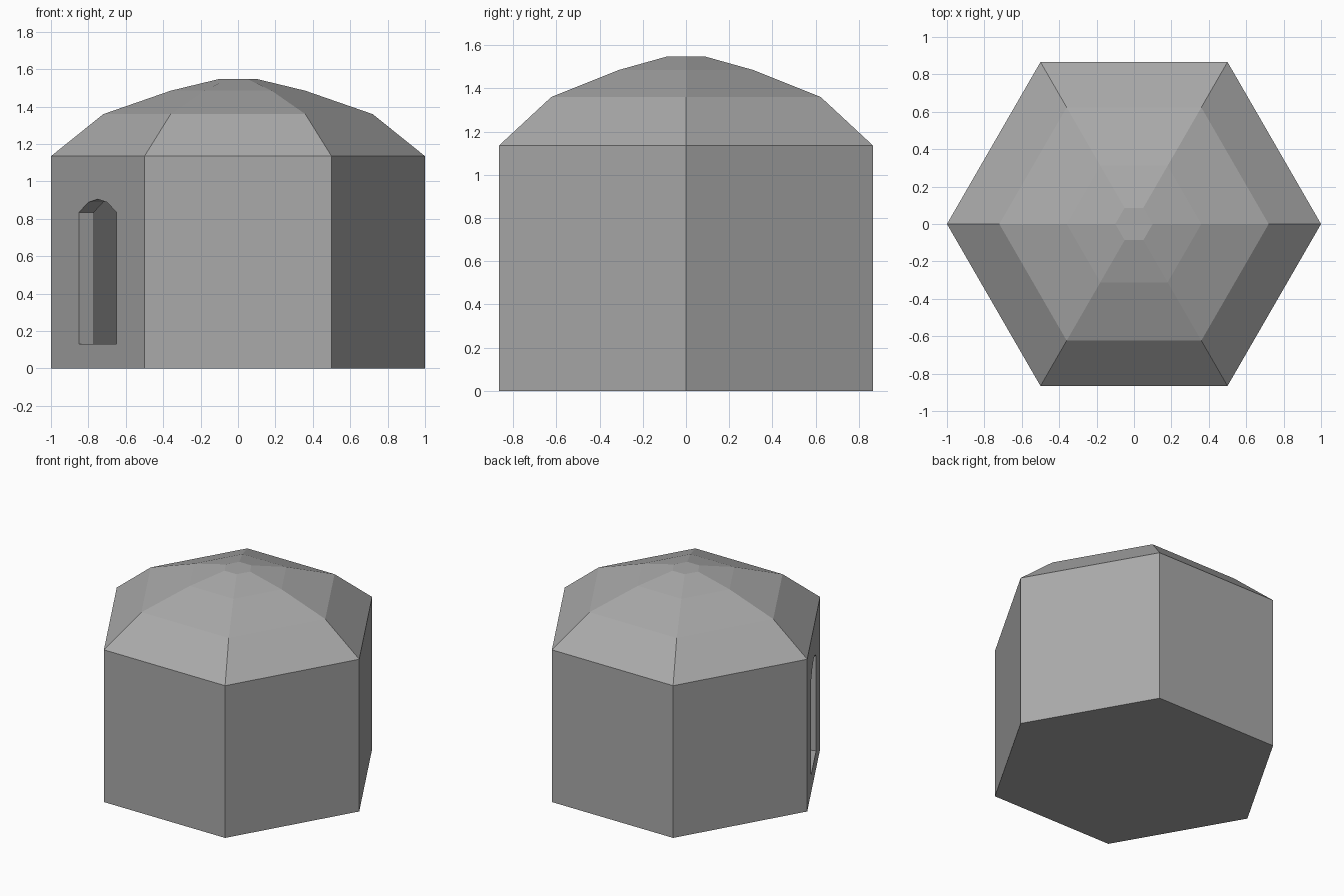
import bpy, bmesh, math
from mathutils import Vector

cube = bpy.data.objects.get("Cube")
if cube:
    bpy.data.objects.remove(cube, do_unlink=True)

SIDES = 6
APOTHEM = math.cos(math.pi / SIDES)

stone = bpy.data.materials.new("grey_stone")
stone.use_nodes = True
colour = (0.4, 0.4, 0.4, 1)
stone.diffuse_color = colour
stone.node_tree.nodes["Principled BSDF"].inputs["Base Color"].default_value = colour


def loft(name, rings):
    """Closed solid through rings of points with equal counts."""
    bm = bmesh.new()
    loops = [[bm.verts.new(p) for p in ring] for ring in rings]
    n = len(loops[0])
    for low, high in zip(loops, loops[1:]):
        for i in range(n):
            j = (i + 1) % n
            bm.faces.new((low[i], low[j], high[j], high[i]))
    bm.faces.new(loops[0][::-1])
    bm.faces.new(loops[-1])
    bmesh.ops.recalc_face_normals(bm, faces=bm.faces)
    mesh = bpy.data.meshes.new(name)
    bm.to_mesh(mesh)
    bm.free()
    mesh.materials.append(stone)
    ob = bpy.data.objects.new(name, mesh)
    bpy.context.collection.objects.link(ob)
    return ob


def hexagon(radius, z):
    turn = math.tau / SIDES
    return [(radius * math.cos(i * turn), radius * math.sin(i * turn), z)
            for i in range(SIDES)]


def carve(ob, cutter):
    """Subtract a cutter from the object, then discard it."""
    cutter.hide_render = True
    mod = ob.modifiers.new("carve", 'BOOLEAN')
    mod.operation = 'DIFFERENCE'
    mod.solver = 'EXACT'
    mod.object = cutter
    bpy.context.view_layer.objects.active = ob
    bpy.ops.object.modifier_apply(modifier=mod.name)
    bpy.data.objects.remove(cutter, do_unlink=True)


# Hexagonal walls with a faceted dome, hollow inside
outer = [(1, 0), (1, 1.135), (0.72, 1.36), (0.36, 1.485), (0.1, 1.548)]
inner = [(0.894, 0.09), (0.894, 1.095), (0.66, 1.28), (0.33, 1.395), (0.085, 1.456)]
chamber = loft("domed_chamber", [hexagon(r, z) for r, z in outer])
carve(chamber, loft("hollow_cutter", [hexagon(r, z) for r, z in inner]))

# Arched window through the front right wall
half, sill, spring, rise = 0.2, 0.13, 0.835, 0.07
arc_radius = (half ** 2 + rise ** 2) / (2 * rise)
profile = [(-half, sill), (half, sill)]
for k in range(5):
    u = half * (1 - k / 2)
    z = spring + math.sqrt(arc_radius ** 2 - u ** 2) - (arc_radius - rise)
    profile.append((u, z))
angle = math.radians(210)
normal = Vector((math.cos(angle), math.sin(angle), 0))
along = Vector((-math.sin(angle), math.cos(angle), 0))
window = [[normal * d + along * u + Vector((0, 0, z)) for u, z in profile]
          for d in (APOTHEM - 0.15, APOTHEM + 0.1)]
carve(chamber, loft("window_cutter", window))
